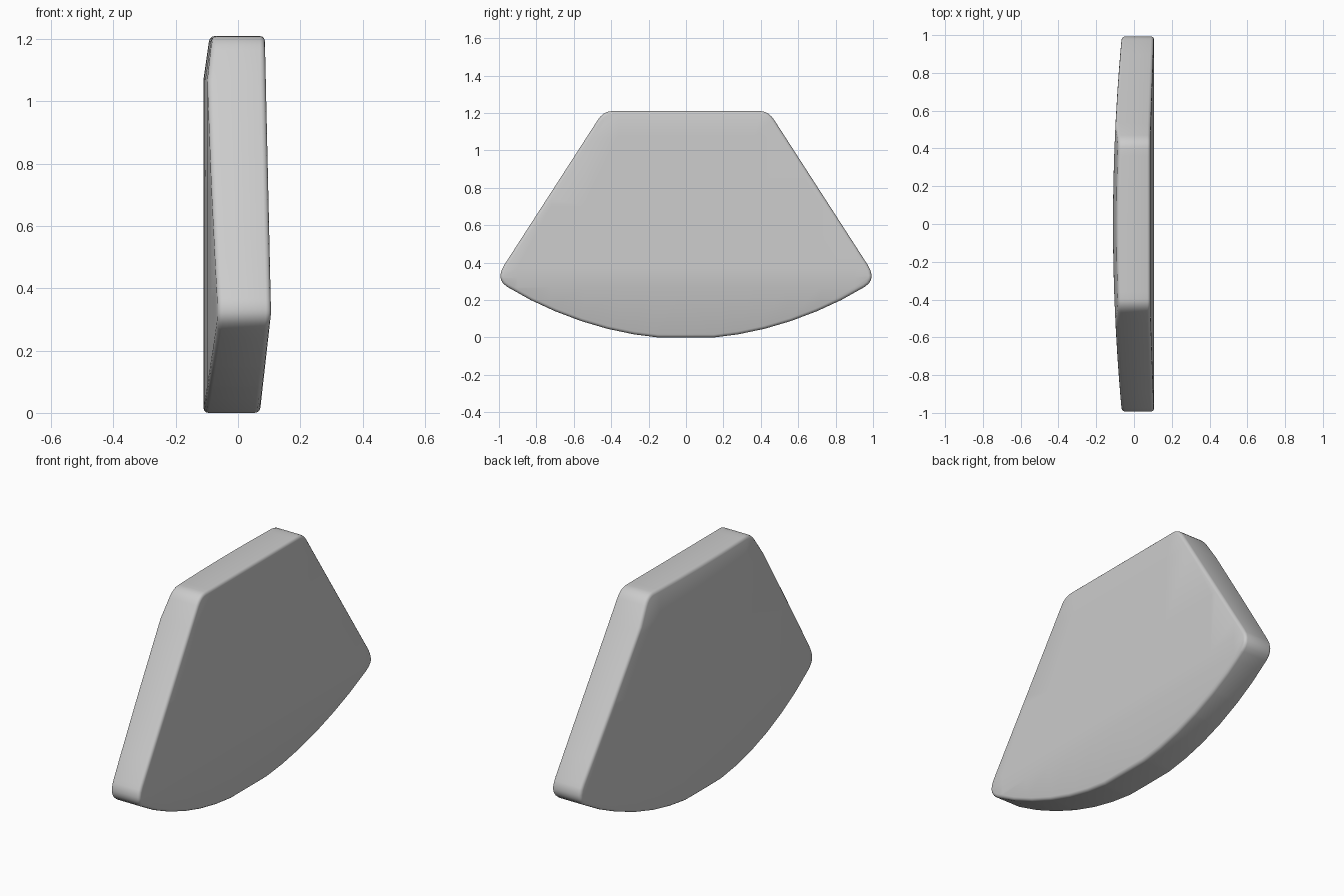
import bpy, bmesh, math

cube = bpy.data.objects.get("Cube")
if cube:
    bpy.data.objects.remove(cube, do_unlink=True)

HALF = 0.086        # half thickness before shaping
TOP = 1.21
RIDGE = 0.32        # height of the widest line


def material(name, rgb):
    mat = bpy.data.materials.new(name)
    mat.use_nodes = True
    color = (*rgb, 1.0)
    mat.diffuse_color = color
    mat.node_tree.nodes["Principled BSDF"].inputs["Base Color"].default_value = color
    return mat


def rounded(a, corner, b, steps=5):
    """Curve that rounds a corner from a to b."""
    pts = []
    for i in range(steps + 1):
        t = i / steps
        pts.append(tuple((1 - t) ** 2 * p + 2 * t * (1 - t) * c + t * t * q
                         for p, c, q in zip(a, corner, b)))
    return pts


def right_face(z):
    """Two gentle slopes meeting at the ridge."""
    if z > RIDGE:
        return 0.106 - 0.02 * (z - RIDGE) / (TOP - RIDGE)
    return 0.106 - 0.036 * (RIDGE - z) / RIDGE


def left_face(y, z):
    """Bulged face that falls back at the ends and along the top."""
    return -0.111 + 0.047 * y * y + 0.02 * max(0, (z - 1.07) / (TOP - 1.07))


# Half outline: bowed bottom, rounded side tip, rounded top corner
half = [(y, 0.3 * y * y - 0.0067) for y in (0.15, 0.28, 0.42, 0.56, 0.7, 0.83)]
half += rounded((0.955, 0.27), (1.022, 0.31), (0.97, 0.39))
half += rounded((0.47, 1.165), (0.44, TOP), (0.395, TOP))
outline = half + [(-y, z) for y, z in reversed(half)]

# Slab with a rounded rim on both sides
bm = bmesh.new()
face = bm.faces.new([bm.verts.new((-HALF, y, z)) for y, z in outline])
ext = bmesh.ops.extrude_face_region(bm, geom=[face], use_keep_orig=True)
for v in ext["geom"]:
    if isinstance(v, bmesh.types.BMVert):
        v.co.x = HALF
bmesh.ops.recalc_face_normals(bm, faces=bm.faces[:])
rim = [e for e in bm.edges if abs(e.verts[0].co.x - e.verts[1].co.x) < 1e-5]
bmesh.ops.bevel(bm, geom=rim, offset=0.016, segments=3, profile=0.5,
                affect='EDGES', clamp_overlap=False)

# Cut strips so the faces can bend
cuts = [((0, i * 0.18, 0), (0, 1, 0)) for i in range(-5, 6)]
cuts += [((0, 0, z), (0, 0, 1)) for z in (0.27, 0.32, 0.37, 0.7, 1.07)]
for co, no in cuts:
    bmesh.ops.bisect_plane(bm, geom=bm.verts[:] + bm.edges[:] + bm.faces[:],
                           dist=0.0005, plane_co=co, plane_no=no)
for v in bm.verts:
    t = (v.co.x + HALF) / (2 * HALF)
    lo, hi = left_face(v.co.y, v.co.z), right_face(v.co.z)
    v.co.x = lo + (hi - lo) * t
bmesh.ops.recalc_face_normals(bm, faces=bm.faces[:])

mesh = bpy.data.meshes.new("curved_panel")
bm.to_mesh(mesh)
bm.free()
panel = bpy.data.objects.new("curved_panel", mesh)
bpy.context.collection.objects.link(panel)
mesh.materials.append(material("light_grey", (0.6, 0.6, 0.6)))

bpy.ops.object.select_all(action='DESELECT')
panel.select_set(True)
bpy.context.view_layer.objects.active = panel
bpy.ops.object.shade_smooth_by_angle(angle=math.radians(40))
